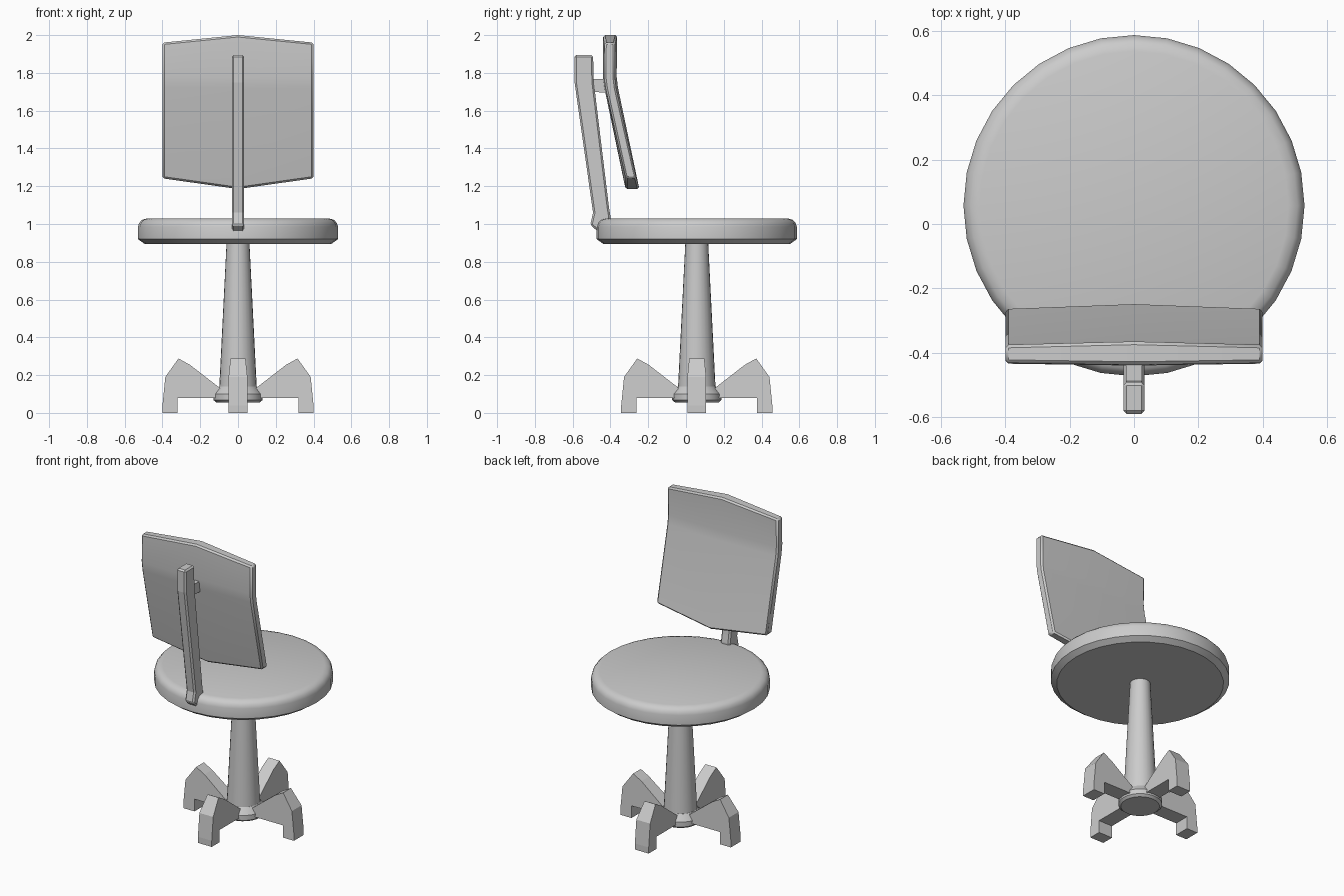
import bpy, bmesh
from math import sin, cos, pi, radians

if "Cube" in bpy.data.objects:
    bpy.data.objects.remove(bpy.data.objects["Cube"])

CY = 0.057  # y of the seat / column axis


def finish(name, bm, bevel=0.0, smooth=None):
    bmesh.ops.recalc_face_normals(bm, faces=bm.faces)
    me = bpy.data.meshes.new(name)
    bm.to_mesh(me)
    bm.free()
    ob = bpy.data.objects.new(name, me)
    bpy.context.collection.objects.link(ob)
    if bevel:
        mod = ob.modifiers.new("bevel", 'BEVEL')
        mod.width, mod.segments, mod.limit_method = bevel, 1, 'ANGLE'
        mod.angle_limit = radians(40)
    if smooth:
        bpy.ops.object.select_all(action='DESELECT')
        bpy.context.view_layer.objects.active = ob
        ob.select_set(True)
        bpy.ops.object.shade_smooth_by_angle(angle=radians(smooth))
    return ob


def lathe(name, profile, n, smooth):
    """Closed turned solid from (radius, z) points, bottom to top."""
    bm = bmesh.new()
    rings = [[bm.verts.new((r * cos(2 * pi * i / n), CY + r * sin(2 * pi * i / n), z))
              for i in range(n)] for r, z in profile]
    for a, b in zip(rings, rings[1:]):
        for i in range(n):
            j = (i + 1) % n
            bm.faces.new((a[i], a[j], b[j], b[i]))
    bm.faces.new(rings[0][::-1])
    bm.faces.new(rings[-1])
    return finish(name, bm, smooth=smooth)


def slab(name, outline, place, bevel=0.0):
    """Extrude an outline of (u, z, half_width); place maps (u, w, z) to xyz."""
    bm = bmesh.new()
    l, r = [[bm.verts.new(place(u, s * w, z)) for u, z, w in outline] for s in (-1, 1)]
    bm.faces.new(l)
    bm.faces.new(r[::-1])
    for i in range(len(l)):
        j = (i + 1) % len(l)
        bm.faces.new((l[i], r[i], r[j], l[j]))
    return finish(name, bm, bevel)


# Seat cushion
lathe("seat", [(0.495, 0.895), (0.53, 0.92), (0.53, 0.985), (0.523, 1.006),
               (0.508, 1.022), (0.48, 1.03)], 32, 35)

# Column and hub
lathe("column", [(0.10, 0.12), (0.06, 0.91)], 24, 35)
lathe("hub", [(0.115, 0.055), (0.13, 0.068), (0.13, 0.10), (0.10, 0.14)], 24, 35)

# Four legs
leg = [(0.40, 0, .05), (0.40, 0.04, .05), (0.385, 0.19, .05), (0.315, 0.288, .04),
       (0.255, 0.255, .04), (0.10, 0.135, .045), (0.04, 0.10, .045), (0.04, 0.08, .05),
       (0.32, 0.08, .05), (0.32, 0, .05)]
for k in range(4):
    c, s = round(cos(k * pi / 2)), round(sin(k * pi / 2))
    slab(f"leg_{k + 1}", leg, lambda u, w, z: (u * c - w * s, CY + u * s + w * c, z))

# Upright bar behind the backrest
W = 0.033
bar = [(-0.59, 1.895), (-0.59, 1.75), (-0.492, 1.06), (-0.507, 0.995), (-0.46, 0.955),
       (-0.40, 0.96), (-0.40, 1.04), (-0.408, 1.09), (-0.488, 1.75), (-0.492, 1.895)]
slab("back_bar", [(y, z, W) for y, z in bar], lambda u, w, z: (w, u, z), 0.01)

# Bracket joining bar and backrest
slab("back_bracket", [(-0.51, 1.70, .025), (-0.51, 1.767, .025),
                      (-0.41, 1.767, .025), (-0.41, 1.695, .025)],
     lambda u, w, z: (w, u, z))

# Backrest: three columns of (front y, back y, z) rows, thicker in the middle
mid = [(-0.247, -0.32, 1.185), (-0.36, -0.432, 1.72), (-0.367, -0.44, 1.78), (-0.365, -0.438, 2.0)]
side = [(-0.262, -0.32, 1.242), (-0.37, -0.426, 1.72), (-0.377, -0.434, 1.78), (-0.375, -0.432, 1.96)]
bm = bmesh.new()
F, B = [[[bm.verts.new((x, row[f], row[2])) for row in col]
         for x, col in ((-0.4, side), (0, mid), (0.4, side))] for f in (0, 1)]
for g in (F, B):
    for i in range(2):
        for j in range(3):
            bm.faces.new((g[i][j], g[i + 1][j], g[i + 1][j + 1], g[i][j + 1]))
rim = [(0, 0), (1, 0), (2, 0), (2, 1), (2, 2), (2, 3), (1, 3), (0, 3), (0, 2), (0, 1)]
for (i, j), (k, m) in zip(rim, rim[1:] + rim[:1]):
    bm.faces.new((F[i][j], F[k][m], B[k][m], B[i][j]))
finish("backrest", bm, 0.01, 30)
